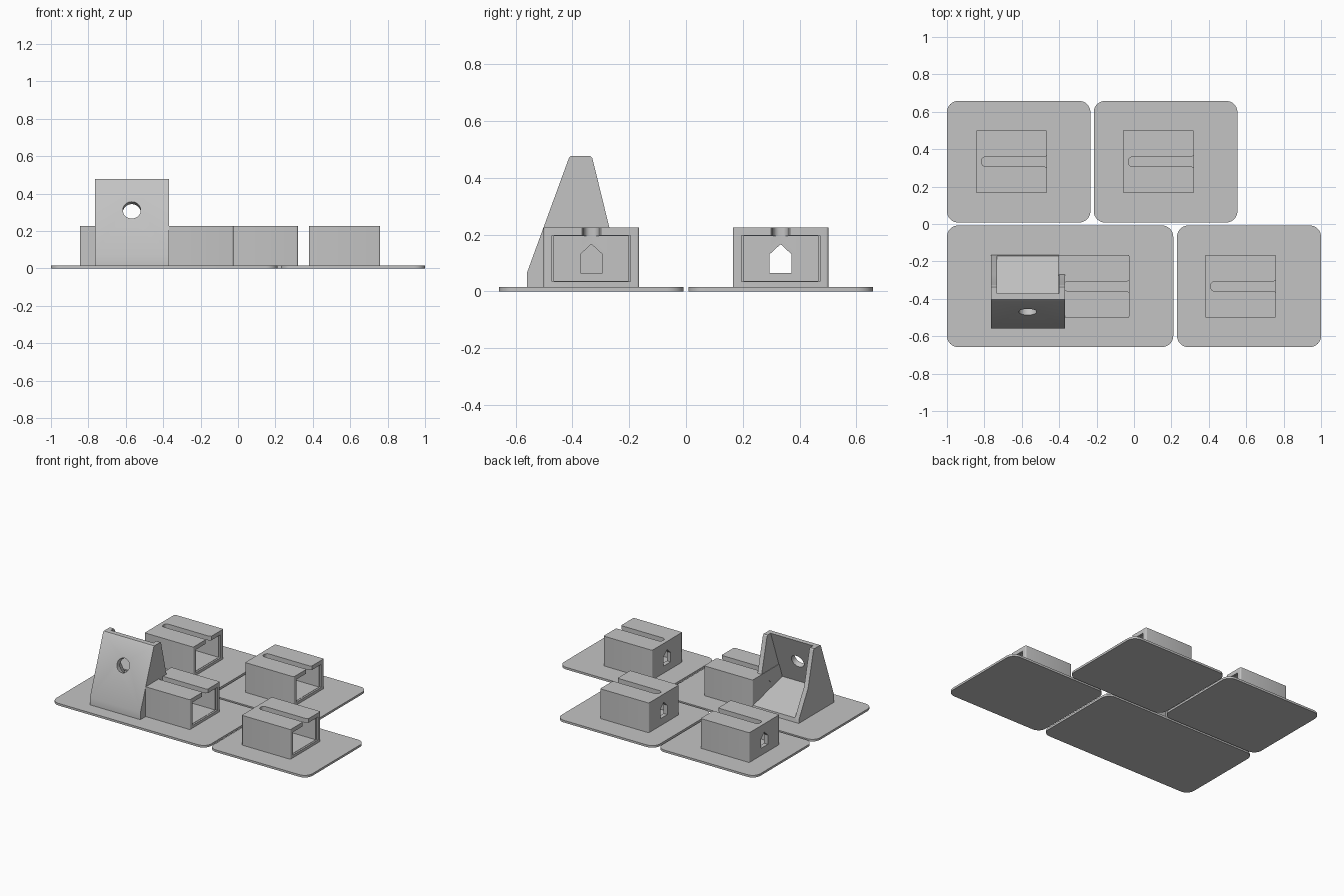
import bpy, bmesh, math
from mathutils import Matrix, Vector

if "Cube" in bpy.data.objects:
    bpy.data.objects.remove(bpy.data.objects["Cube"])

grey = bpy.data.materials.new("plain grey")
grey.diffuse_color = (0.55, 0.55, 0.55, 1)
grey.use_nodes = True
grey.node_tree.nodes["Principled BSDF"].inputs["Base Color"].default_value = grey.diffuse_color


def prism(name, pts, axis, lo, hi):
    """Extrude a 2D outline along z (x, y points) or along x (y, z points)."""
    bm = bmesh.new()
    place = (lambda a, b, c: (a, b, c)) if axis == "z" else (lambda a, b, c: (c, a, b))
    low = [bm.verts.new(place(a, b, lo)) for a, b in pts]
    high = [bm.verts.new(place(a, b, hi)) for a, b in pts]
    bm.faces.new(low)
    bm.faces.new(high)
    for i in range(len(pts)):
        j = (i + 1) % len(pts)
        bm.faces.new((low[i], low[j], high[j], high[i]))
    bmesh.ops.recalc_face_normals(bm, faces=bm.faces)
    mesh = bpy.data.meshes.new(name)
    bm.to_mesh(mesh)
    bm.free()
    mesh.materials.append(grey)
    ob = bpy.data.objects.new(name, mesh)
    bpy.context.collection.objects.link(ob)
    return ob


def rounded(x0, x1, y0, y1, radii, steps=8):
    """Rectangle outline; radii run right-back, left-back, left-front, right-front."""
    corners = [(x1, y1, -1, -1), (x0, y1, 1, -1), (x0, y0, 1, 1), (x1, y0, -1, 1)]
    pts = []
    for k, ((x, y, sx, sy), r) in enumerate(zip(corners, radii)):
        if r == 0:
            pts.append((x, y))
            continue
        for i in range(steps + 1):
            a = math.pi / 2 * (k + i / steps)
            pts.append((x + sx * r + r * math.cos(a), y + sy * r + r * math.sin(a)))
    return pts


def cut(ob, cutters):
    """Subtract the cutters, apply the result and remove them."""
    for c in cutters:
        c.hide_render = True
        m = ob.modifiers.new("cut", "BOOLEAN")
        m.operation, m.solver, m.object = "DIFFERENCE", "EXACT", c
    bpy.context.view_layer.update()
    deps = bpy.context.evaluated_depsgraph_get()
    mesh = bpy.data.meshes.new_from_object(ob.evaluated_get(deps))
    ob.modifiers.clear()
    ob.data = mesh
    for c in cutters:
        bpy.data.objects.remove(c)


def smooth(ob):
    bpy.ops.object.select_all(action="DESELECT")
    ob.select_set(True)
    bpy.context.view_layer.objects.active = ob
    bpy.ops.object.shade_smooth_by_angle(angle=math.radians(30))


T = 0.015    # plate thickness
YC = 0.333   # row centre


def plate(name, x0, x1, yc):
    smooth(prism(name, rounded(x0, x1, yc - 0.325, yc + 0.325, [0.06] * 4), "z", 0, T))


def socket(name, x0, yc):
    """Hollow box, open towards +x, with a top slot and a house-shaped back hole."""
    x1 = x0 + 0.38
    box = prism(name, rounded(x0, x1, yc - 0.168, yc + 0.168, [0.008] * 4, 4), "z", T - 0.003, 0.225)
    cavity = prism("cavity", rounded(x0 + 0.03, x1 + 0.1, yc - 0.131, yc + 0.131, [0] * 4),
                   "z", 0.036, 0.194)
    mouth = prism("mouth", rounded(x1 - 0.012, x1 + 0.11, yc - 0.138, yc + 0.138, [0] * 4),
                  "z", 0.034, 0.196)
    # slot outline: round closed end, slightly flared open end
    slot_pts = rounded(x0 + 0.03, x1 - 0.012, yc - 0.026, yc + 0.026, [0, 0.022, 0.022, 0], 6)
    slot_pts += [(x1 + 0.001, yc - 0.034), (x1 + 0.1, yc - 0.034),
                 (x1 + 0.1, yc + 0.034), (x1 + 0.001, yc + 0.034)]
    slot = prism("slot", slot_pts, "z", 0.15, 0.3)
    house = prism("house", [(yc - 0.039, 0.065), (yc + 0.039, 0.065), (yc + 0.039, 0.13),
                            (yc, 0.166), (yc - 0.039, 0.13)], "x", x0 - 0.1, x0 + 0.1)
    cut(box, [cavity, mouth, slot, house])
    smooth(box)


# base plates, one long and three short
plate("back_left_plate", -1, -0.233, YC)
plate("back_right_plate", -0.215, 0.553, YC)
plate("front_long_plate", -1, 0.21, -YC)
plate("front_right_plate", 0.23, 1, -YC)

# sockets
socket("back_left_socket", -0.845, YC)
socket("back_right_socket", -0.06, YC)
socket("front_left_socket", -0.405, -YC)
socket("front_right_socket", 0.38, -YC)

# leaning bracket: side profile, hollowed between its two cheeks
bx0, bx1 = -0.765, -0.37
bracket = prism("bracket", [(-0.56, T - 0.003), (-0.56, 0.065), (-0.412, 0.47), (-0.405, 0.477),
                            (-0.337, 0.477), (-0.33, 0.47), (-0.27, 0.225),
                            (-0.17, 0.045), (-0.165, T - 0.003)], "x", bx0, bx1)
hollow = prism("hollow", [(-0.497, 0.125), (-0.362, 0.5), (0.0, 0.5), (0.0, 0.003)],
               "x", bx0 + 0.032, bx1 - 0.032)
# round hole square to the sloping front
normal = Vector((0, -0.405, 0.148)).normalized()
bm = bmesh.new()
bmesh.ops.create_cone(bm, cap_ends=True, segments=32, radius1=0.048, radius2=0.048, depth=0.2,
                      matrix=Matrix.Translation((-0.568, -0.47, 0.311))
                      @ normal.to_track_quat("Z", "Y").to_matrix().to_4x4())
mesh = bpy.data.meshes.new("hole")
bm.to_mesh(mesh)
bm.free()
hole = bpy.data.objects.new("hole", mesh)
bpy.context.collection.objects.link(hole)
cut(bracket, [hollow, hole])
smooth(bracket)
